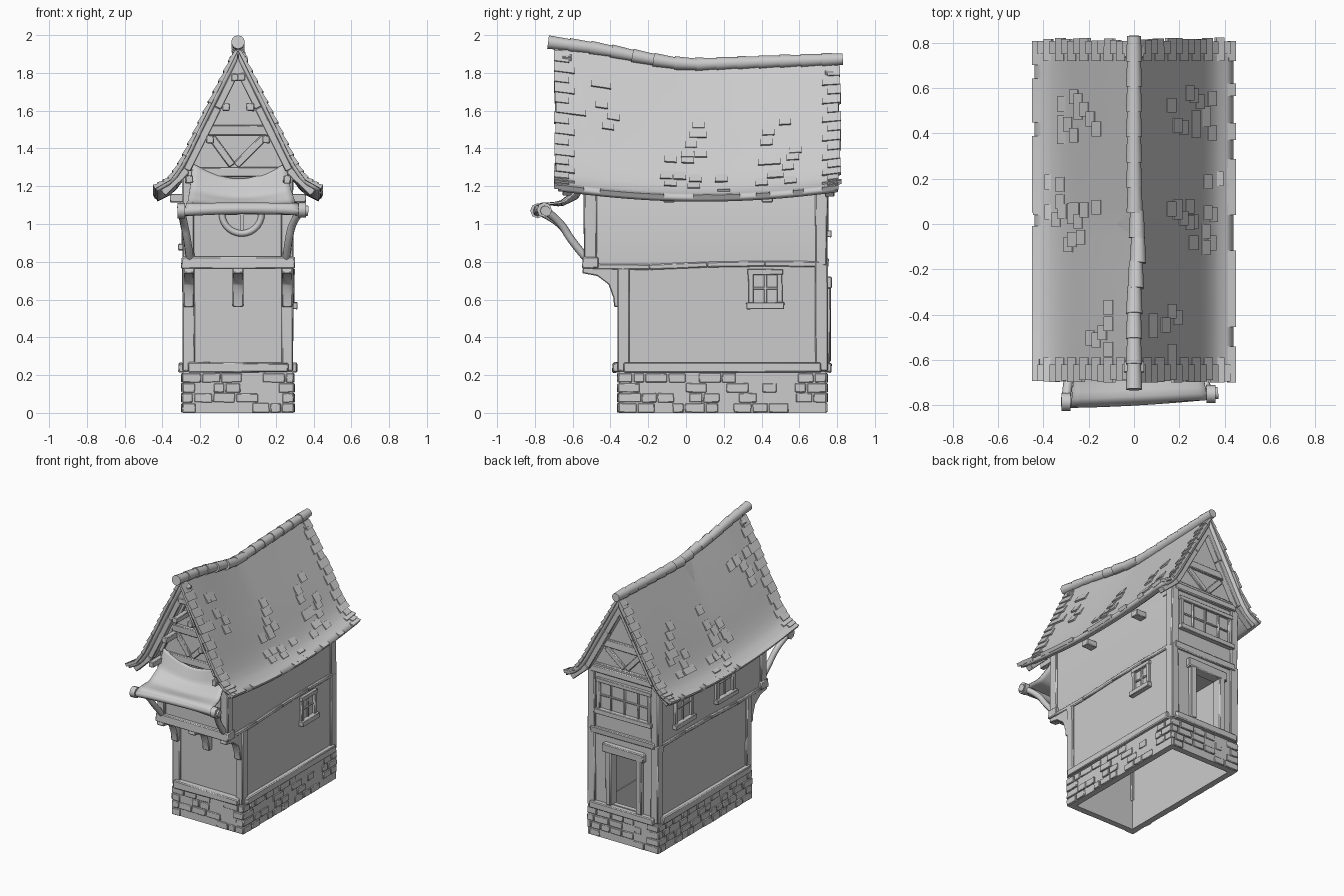
import bpy, bmesh, math, random
from mathutils import Vector, Matrix

random.seed(4)
if "Cube" in bpy.data.objects:
    bpy.data.objects.remove(bpy.data.objects["Cube"])

clay = bpy.data.materials.new("clay_grey")
clay.use_nodes = True
clay.diffuse_color = (0.6, 0.6, 0.6, 1)
clay.node_tree.nodes["Principled BSDF"].inputs["Base Color"].default_value = (0.6, 0.6, 0.6, 1)


def finish(name, bm, bevel=0.0, angle=35):
    me = bpy.data.meshes.new(name)
    bm.to_mesh(me)
    bm.free()
    me.materials.append(clay)
    me.shade_smooth()
    me.set_sharp_from_angle(angle=math.radians(angle))
    ob = bpy.data.objects.new(name, me)
    bpy.context.scene.collection.objects.link(ob)
    if bevel:
        mod = ob.modifiers.new("bevel", 'BEVEL')
        mod.width, mod.segments = bevel, 1
    return ob


def box(bm, x, y, z, wobble=0.0):
    size = [abs(a[1] - a[0]) for a in (x, y, z)]
    mid = [(a[0] + a[1]) / 2 for a in (x, y, z)]
    m = Matrix.Translation(mid) @ Matrix.Diagonal((*size, 1))
    for v in bmesh.ops.create_cube(bm, size=1, matrix=m)["verts"]:
        v.co += Vector([random.uniform(-wobble, wobble) for _ in range(3)])


def beam(bm, p, q, width, depth):
    p, q = Vector(p), Vector(q)
    m = Matrix.Translation((p + q) / 2) @ (q - p).to_track_quat('X', 'Z').to_matrix().to_4x4()
    bmesh.ops.create_cube(bm, size=1, matrix=m @ Matrix.Diagonal(((q - p).length, depth, width, 1)))


def prism(bm, pts, place, a, b):
    ends = [[bm.verts.new(place(u, v, w)) for u, v in pts] for w in (a, b)]
    n = len(pts)
    bm.faces.new(ends[0])
    bm.faces.new(ends[1][::-1])
    for i in range(n):
        bm.faces.new((ends[0][i], ends[1][i], ends[1][(i + 1) % n], ends[0][(i + 1) % n]))
    bmesh.ops.recalc_face_normals(bm, faces=bm.faces)


def lerp_table(table, s):
    for (a, va), (b, vb) in zip(table, table[1:]):
        if s <= b or (b, vb) == table[-1]:
            return va + (vb - va) * (s - a) / (b - a)


def tube(name, pts, radius):
    cu = bpy.data.curves.new(name, 'CURVE')
    cu.dimensions, cu.bevel_depth, cu.bevel_resolution, cu.use_fill_caps = '3D', radius, 2, True
    sp = cu.splines.new('NURBS')
    sp.points.add(len(pts) - 1)
    for pt, co in zip(sp.points, pts):
        pt.co = (*co, 1)
    sp.use_endpoint_u, sp.order_u = True, 3
    cu.materials.append(clay)
    bpy.context.scene.collection.objects.link(bpy.data.objects.new(name, cu))


# Roof surface: swept profile with sagging ridge and eaves
RIDGE = [(-.73, 1.95), (-.46, 1.915), (-.19, 1.86), (0, 1.83), (.28, 1.84), (.83, 1.86)]
DROP = [(0, 1), (.1, .73), (.2, .46), (.3, .18), (.36, .06), (.44, 0)]


def roof(x, y, lift=0.0):
    def raw(x):
        eave = 1.2 - .055 * max(0, 1 - ((y - .08) / .75) ** 2)
        return eave + (lerp_table(RIDGE, y) - eave) * lerp_table(DROP, abs(x))
    slope = (raw(x + .01) - raw(x - .01)) / .02
    return Vector((x, y, raw(x))) + lift * Vector((-slope, 0, 1)).normalized()


bm = bmesh.new()
xs = [i * .44 / 14 for i in range(-14, 15)]
ys = [-.675 + i * 1.475 / 24 for i in range(25)]
grid = [[bm.verts.new(roof(x, y)) for y in ys] for x in xs]
for i in range(len(xs) - 1):
    for j in range(len(ys) - 1):
        bm.faces.new((grid[i][j], grid[i + 1][j], grid[i + 1][j + 1], grid[i][j + 1]))
ob = finish("roof_sheet", bm, angle=50)
mod = ob.modifiers.new("thickness", 'SOLIDIFY')
mod.thickness, mod.offset = .03, -1

# Shingles: jagged rows on the rakes, loose clusters on the slopes
bm = bmesh.new()


def shingle(side, x, y0, y1, length=.03, thick=.012):
    lo, hi = side * min(x + length, .445), side * x
    corners = [(hi, y0), (lo, y0), (lo, y1), (hi, y1)]
    lifts = (.003, thick, thick, .003)
    top = [bm.verts.new(roof(*c, l)) for c, l in zip(corners, lifts)]
    low = [bm.verts.new(roof(*c, -.012)) for c in corners]
    bm.faces.new(top)
    bm.faces.new(low[::-1])
    for i in range(4):
        bm.faces.new((top[i], low[i], low[(i + 1) % 4], top[(i + 1) % 4]))


for side in (-1, 1):
    for k in range(16):
        x, long = .012 + k * .027, .03 * (k % 2)
        shingle(side, x, -.685 - random.uniform(0, .015), -.62 + long)
        shingle(side, x, .75 - long, .805 + random.uniform(0, .018))
    for cy, cx in ((-.04, .2), (.47, .2), (-.5, .12), (.1, .36), (.45, .3), (-.05, .27)):
        for _ in range(6):
            x = cx + random.randint(-2, 2) * .027
            y = cy + random.uniform(-.1, .1)
            shingle(side, min(x, .41), y, y + .065)
    y = -.66
    while y < .74:
        w = random.uniform(.05, .09)
        if random.random() < .6:
            shingle(side, .412, y, y + w, .035)
        y += w
bmesh.ops.recalc_face_normals(bm, faces=bm.faces)
finish("roof_shingles", bm)

# Ridge tiles: overlapping tapered rounds
bm = bmesh.new()
count = 14
for i in range(count):
    a, b = (-.73 + 1.56 * k / count for k in (i, i + 1.08))
    b = min(b, .83)
    off = .018 * math.exp(-((a + .15) / .15) ** 2)
    p, q = (Vector((off, y, lerp_table(RIDGE, y) + .013)) for y in (a, b))
    m = Matrix.Translation((p + q) / 2) @ (q - p).to_track_quat('Z', 'Y').to_matrix().to_4x4()
    bmesh.ops.create_cone(bm, cap_ends=True, segments=12, radius1=.036, radius2=.03,
                          depth=(q - p).length, matrix=m)
finish("ridge_tiles", bm)

# Rake boards, purlin ends and rafter tips under the roof
bm = bmesh.new()
for y in (-.63, .76):
    for s in (-1, 1):
        for a, b in ((0, .15), (.15, .31), (.31, .42)):
            beam(bm, roof(s * max(a, .005), y, -.048), roof(s * b, y, -.048), .04, .05)
        for x in (.06, .14, .225, .33):
            c = roof(s * x, y, -.085)
            box(bm, (c.x - .02, c.x + .02), (y - .03, y + .12 * (1 if y < 0 else -1)),
                (c.z - .02, c.z + .02), .003)
for s in (-1, 1):
    for y in (-.09, .43):
        box(bm, (s * .27, s * .36), (y - .03, y + .03), (1.115, 1.16))
finish("roof_timbers", bm, .004)

# Stone base, hollow with open bottom
bm = bmesh.new()
for s in (-1, 1):
    box(bm, (s * .245, s * .29), (-.355, .74), (0, .22))
for y in ((-.355, -.31), (.695, .74)):
    box(bm, (-.25, .25), y, (0, .22))
finish("stone_base", bm)

bm = bmesh.new()
for axis, face, lo, hi in ((0, -.29, -.36, .745), (0, .29, -.36, .745), (1, -.355, -.297, .297), (1, .74, -.297, .297)):
    for row in range(4):
        a = lo
        while a < hi - .03:
            b = min(a + random.uniform(.06, .13), hi)
            if random.random() < .6 or a == lo or b == hi:
                t = random.uniform(.006, .011)
                out, run = (face - t, face + t), (a + .004, b - .004)
                z = (row * .053 + .003, row * .053 + .05)
                box(bm, *((out, run, z) if axis == 0 else (run, out, z)), .002)
            a = b
finish("base_stones", bm, .003)

# Lower walls with the doorway left open at the back
bm = bmesh.new()
for s in (-1, 1):
    box(bm, (s * .25, s * .28), (-.345, .735), (.2, .8))
box(bm, (-.25, .25), (-.345, -.31), (.2, .8))
for x, z in (((-.25, -.12), (.2, .8)), ((.09, .25), (.2, .8)), ((-.12, .09), (.66, .8)), ((-.12, .09), (.2, .27))):
    box(bm, x, (.7, .735), z)
finish("lower_walls", bm)

# Upper storey with gables, jettied over the front
bm = bmesh.new()
body = bmesh.new()
outline = ((-.28, .775), (.28, .775), (.28, 1.26))
low, top = ([], [])
for y, ring in ((-.52, low), (.735, top)):
    apex = lerp_table(RIDGE, y) - .06
    for x, z in (*outline, (0, apex), (-.28, 1.26)):
        ring.append(body.verts.new((x, y, z)))
body.faces.new(low)
body.faces.new(top[::-1])
for i in range(5):
    body.faces.new((low[i], top[i], top[(i + 1) % 5], low[(i + 1) % 5]))
bmesh.ops.recalc_face_normals(body, faces=body.faces)
finish("upper_storey", body)

# Timber frame: posts, sills and bands
for s in (-1, 1):
    x = (s * .23, s * .292)
    box(bm, x, (-.36, -.3), (.22, .77), .004)
    box(bm, x, (.685, .748), (.22, .8), .004)
    box(bm, x, (-.536, -.475), (.8, 1.25), .004)
    box(bm, x, (.685, .748), (.78, 1.25), .004)
    box(bm, (s * .26, s * .315), (-.33, .715), (.215, .265), .003)
    heights = (.775, .772, .785, .79, .787)
    for i in range(4):
        beam(bm, (s * .275, -.5 + i * .305, heights[i]), (s * .275, -.19 + i * .305, heights[i + 1]), .03, .035)
for y, z in (((-.39, -.33), (.215, .265)), ((.72, .77), (.215, .265)), ((.71, .755), (.77, .82)), ((.71, .76), (1.23, 1.28))):
    box(bm, (-.265, .265), y, z, .004)
box(bm, (-.3, .3), (-.55, -.46), (.765, .825), .004)
finish("timber_frame", bm, .006)

# Gable timbers on both ends
bm = bmesh.new()
for y, drop in ((-.522, 0), (.737, -.03)):
    apex = lerp_table(RIDGE, y) - .09
    box(bm, (-.17, .17), (y - .02, y + .02), (1.47 + drop, 1.525 + drop), .003)
    box(bm, (-.27, .27), (y - .015, y + .015), (1.25, 1.3), .003)
    for s in (-1, 1):
        beam(bm, (s * .27, y, 1.29), (s * .01, y, apex), .04, .035)
        beam(bm, (s * .14, y, 1.46 + drop), (s * .01 - .02, y, 1.31), .04, .025)
finish("gable_timbers", bm, .005)

# Curved brackets under the jetty
bm = bmesh.new()
curve = [(-.34, .77), (-.545, .77), (-.55, .74), (-.47, .725), (-.41, .68), (-.385, .61), (-.38, .56), (-.34, .56)]
for x in (-.26, 0, .26):
    prism(bm, curve, lambda u, v, w: (w, u, v), x - .028, x + .028)
finish("jetty_brackets", bm, .005)


# Windows: border, sill and glazing bars on a wall facing along one axis
def window(name, axis, face, mid, z, half, cols, rows):
    bm = bmesh.new()
    sign = 1 if face > 0 else -1

    def bar(a, b, c, d, out):
        depth = (face - sign * .02, face + sign * out)
        box(bm, *((depth, (a, b), (c, d)) if axis == 0 else ((a, b), depth, (c, d))), .002)
    a, b = mid - half, mid + half
    for e in (a, b - .028):
        bar(e, e + .028, z[0], z[1], .018)
    bar(a - .01, b + .01, z[0] - .01, z[0] + .025, .035)
    bar(a - .005, b + .005, z[1] - .028, z[1], .022)
    for i in range(1, cols):
        c = a + (b - a) * i / cols
        bar(c - .007, c + .007, z[0], z[1], .01)
    for i in range(1, rows):
        c = z[0] + (z[1] - z[0]) * i / rows
        bar(a, b, c - .006, c + .006, .009)
    finish(name, bm, .003)


window("left_side_window", 0, .28, .42, (.56, .76), .09, 2, 2)
window("right_side_window_rear", 0, -.28, .44, (.87, 1.12), .11, 2, 2)
window("right_side_window_front", 0, -.28, -.05, (.87, 1.12), .11, 2, 2)
window("back_window", 1, .735, -.01, (.94, 1.19), .225, 4, 2)

# Door surround
bm = bmesh.new()
for x in ((-.165, -.115), (.085, .135)):
    box(bm, x, (.69, .765), (.265, .68), .004)
box(bm, (-.185, .155), (.69, .77), (.655, .72), .005)
finish("door_surround", bm, .006)

# Round front window
bpy.ops.mesh.primitive_torus_add(location=(.02, -.525, 1.055), rotation=(math.pi / 2, 0, 0),
                                 major_radius=.105, minor_radius=.017, major_segments=28, minor_segments=8)
ob = bpy.context.object
ob.name = "round_window_frame"
ob.data.materials.append(clay)
ob.data.shade_smooth()
bm = bmesh.new()
box(bm, (.012, .028), (-.53, -.51), (.95, 1.16))
box(bm, (-.08, .12), (-.53, -.51), (1.048, 1.062))
finish("round_window_bars", bm)

# Awning: hanging cloth, rolled pole and curved struts
bm = bmesh.new()
HANG = [(0, (-.535, 1.32)), (.35, (-.58, 1.19)), (.65, (-.67, 1.12)), (.88, (-.775, 1.11)), (.95, (-.812, 1.085)), (1, (-.8, 1.045))]
HANG = [(s, Vector(p)) for s, p in HANG]
rows = []
for j in range(17):
    v = j / 16
    y, z = lerp_table(HANG, v)
    row = []
    for i in range(17):
        u = i / 16
        sag = math.sin(math.pi * u)
        x = -.24 + .49 * u + v * (-.04 + .12 * u)
        row.append(bm.verts.new((x, y + .03 * u * v, z - .08 * sag * (1 - v) + .015 * sag * v)))
    rows.append(row)
for a, b in zip(rows, rows[1:]):
    for i in range(16):
        bm.faces.new((a[i], b[i], b[i + 1], a[i + 1]))
ob = finish("awning_cloth", bm, angle=80)
mod = ob.modifiers.new("thickness", 'SOLIDIFY')
mod.thickness = .01
tube("awning_pole", [(-.32, -.785, 1.065), (0, -.782, 1.09), (.37, -.745, 1.07)], .027)
for s, end, name in ((-1, (-.3, -.785, 1.07), "right"), (1, (.34, -.75, 1.075), "left")):
    tube(name + "_awning_strut", [(s * .255, -.52, .81), (s * .265, -.6, .9), (s * .29, -.67, 1.02), end], .021)
    c = Vector(end)
    tube(name + "_pole_binding", [c - Vector((.02, 0, 0)), c, c + Vector((.02, 0, 0))], .04)
